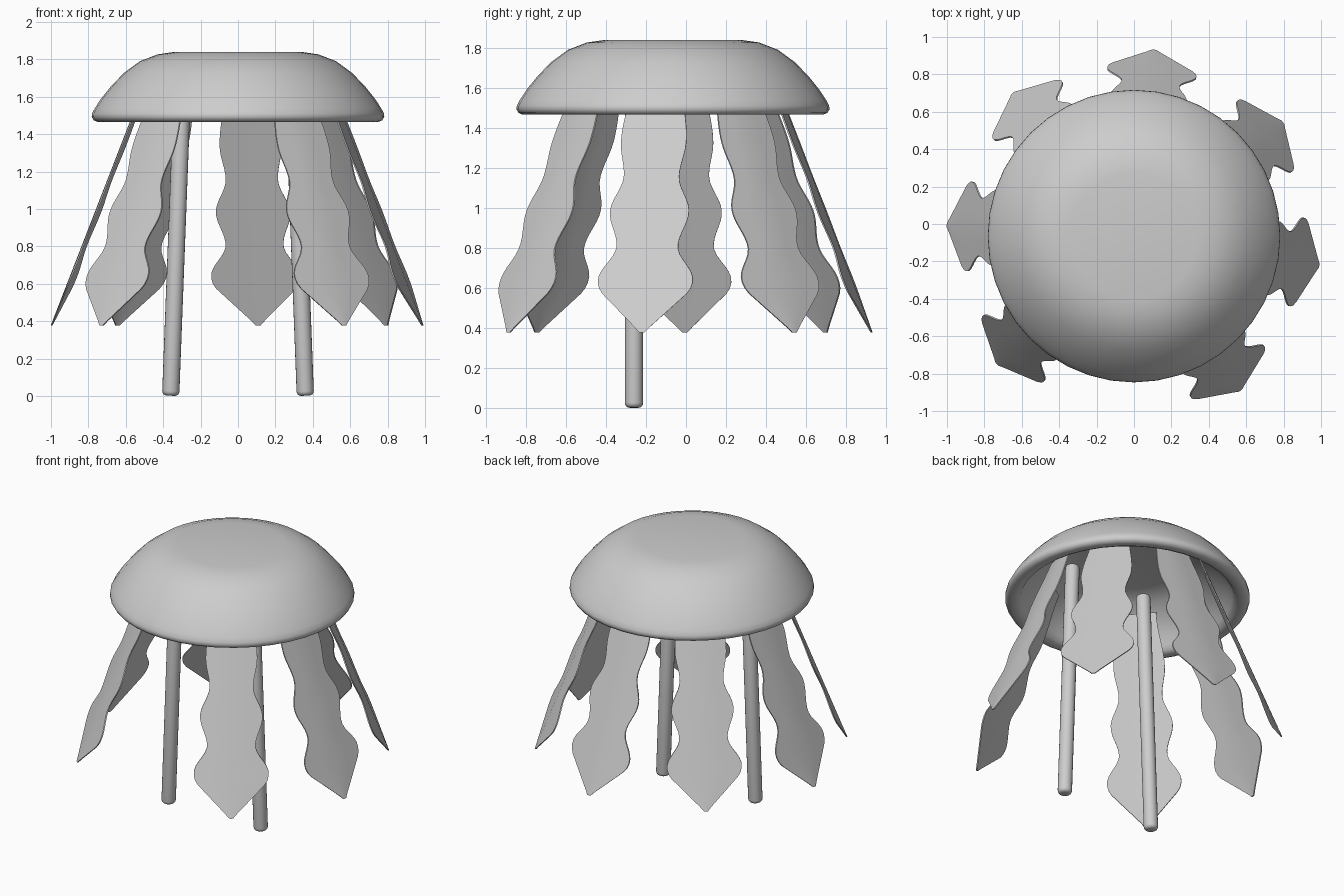
import bpy, bmesh, math
from mathutils import Vector, Matrix

if "Cube" in bpy.data.objects:
    bpy.data.objects.remove(bpy.data.objects["Cube"])

CY = -0.065  # y of the dome axis

grey = bpy.data.materials.new("plain_grey")
grey.diffuse_color = (0.61, 0.61, 0.61, 1)
grey.use_nodes = True
grey.node_tree.nodes["Principled BSDF"].inputs["Base Color"].default_value = grey.diffuse_color


def finish(name, bm, angle):
    bmesh.ops.recalc_face_normals(bm, faces=bm.faces)
    me = bpy.data.meshes.new(name)
    bm.to_mesh(me)
    bm.free()
    me.materials.append(grey)
    ob = bpy.data.objects.new(name, me)
    bpy.context.collection.objects.link(ob)
    bpy.ops.object.select_all(action='DESELECT')
    ob.select_set(True)
    bpy.context.view_layer.objects.active = ob
    bpy.ops.object.shade_smooth_by_angle(angle=math.radians(angle))
    return ob


# Hollow dome: outer skin, thick rounded rim, inner skin
outline = [(0, 1.84), (.34, 1.84), (.43, 1.827), (.525, 1.79), (.61, 1.728),
           (.68, 1.655), (.73, 1.593), (.765, 1.54), (.78, 1.512), (.782, 1.493),
           (.772, 1.475), (.75, 1.466), (.715, 1.467), (.688, 1.48), (.67, 1.51),
           (.64, 1.56), (.595, 1.615), (.535, 1.667), (.465, 1.715), (.39, 1.745),
           (.31, 1.757), (0, 1.76)]
bm = bmesh.new()
vs = [bm.verts.new((r, CY, z)) for r, z in outline]
es = [bm.edges.new(p) for p in zip(vs, vs[1:])]
bmesh.ops.spin(bm, geom=vs + es, cent=(0, CY, 0), axis=(0, 0, 1),
               angle=math.tau, steps=40, use_duplicate=False)
bmesh.ops.remove_doubles(bm, verts=bm.verts, dist=1e-4)
finish("dome", bm, 60)

# Half width of a scalloped blade at each key height
KEYS = [(.64, .24), (.81, .155), (.98, .2), (1.16, .14), (1.33, .165), (1.66, .125)]


def half_width(z):
    if z <= .58:
        return .012 + .21 * (z - .38) / .2
    if z <= .64:
        t = (z - .58) / .06
        return .222 + .018 * (1 - (1 - t) ** 2)
    for (z0, w0), (z1, w1) in zip(KEYS, KEYS[1:]):
        if z <= z1:
            t = (z - z0) / (z1 - z0)
            return w0 + (w1 - w0) * (1 - math.cos(math.pi * t)) / 2
    return KEYS[-1][1]


# Seven slanting blades, softly folded along the middle, with a gap at the front
ROWS = 46
THICK = .008
for i in range(7):
    bm = bmesh.new()
    skins = []
    for off in (-THICK / 2, THICK / 2):
        rows = []
        for k in range(ROWS + 1):
            z = .377 + 1.283 * k / ROWS
            w, r = half_width(max(z, .38)), .998 - .389 * (z - .38)
            rows.append([bm.verts.new((r + off - .075 * w * abs(c), w * c, z))
                         for c in (-1, -.5, 0, .5, 1)])
        for a, b in zip(rows, rows[1:]):
            for j in range(4):
                bm.faces.new((a[j], a[j + 1], b[j + 1], b[j]))
        skins.append([a[0] for a in rows] + rows[-1][1:-1]
                     + [a[-1] for a in reversed(rows)] + rows[0][-2:0:-1])
    # Close the narrow border between the two skins
    inner, outer = skins
    for j in range(len(inner)):
        n = (j + 1) % len(inner)
        bm.faces.new((inner[j], inner[n], outer[n], outer[j]))
    bm.transform(Matrix.Translation((0, CY, 0)) @
                 Matrix.Rotation(math.radians(-55.4 + 46.4 * i), 4, 'Z'))
    finish(f"blade_{i + 1}", bm, 40)

# Two leaning round legs with softened ends
for side, name in ((-1, "left_leg"), (1, "right_leg")):
    foot, top = Vector((side * .36, -.26, .002)), Vector((side * .295, -.26, 1.71))
    axis = top - foot
    bm = bmesh.new()
    bmesh.ops.create_cone(bm, cap_ends=True, segments=20, radius1=.046, radius2=.046,
                          depth=axis.length)
    rims = [e for e in bm.edges if abs(e.verts[0].co.z - e.verts[1].co.z) < 1e-4]
    bmesh.ops.bevel(bm, geom=rims, offset=.024, segments=4, profile=.5, affect='EDGES')
    bm.transform(Matrix.Translation((foot + top) / 2) @
                 axis.to_track_quat('Z', 'Y').to_matrix().to_4x4())
    finish(name, bm, 45)
